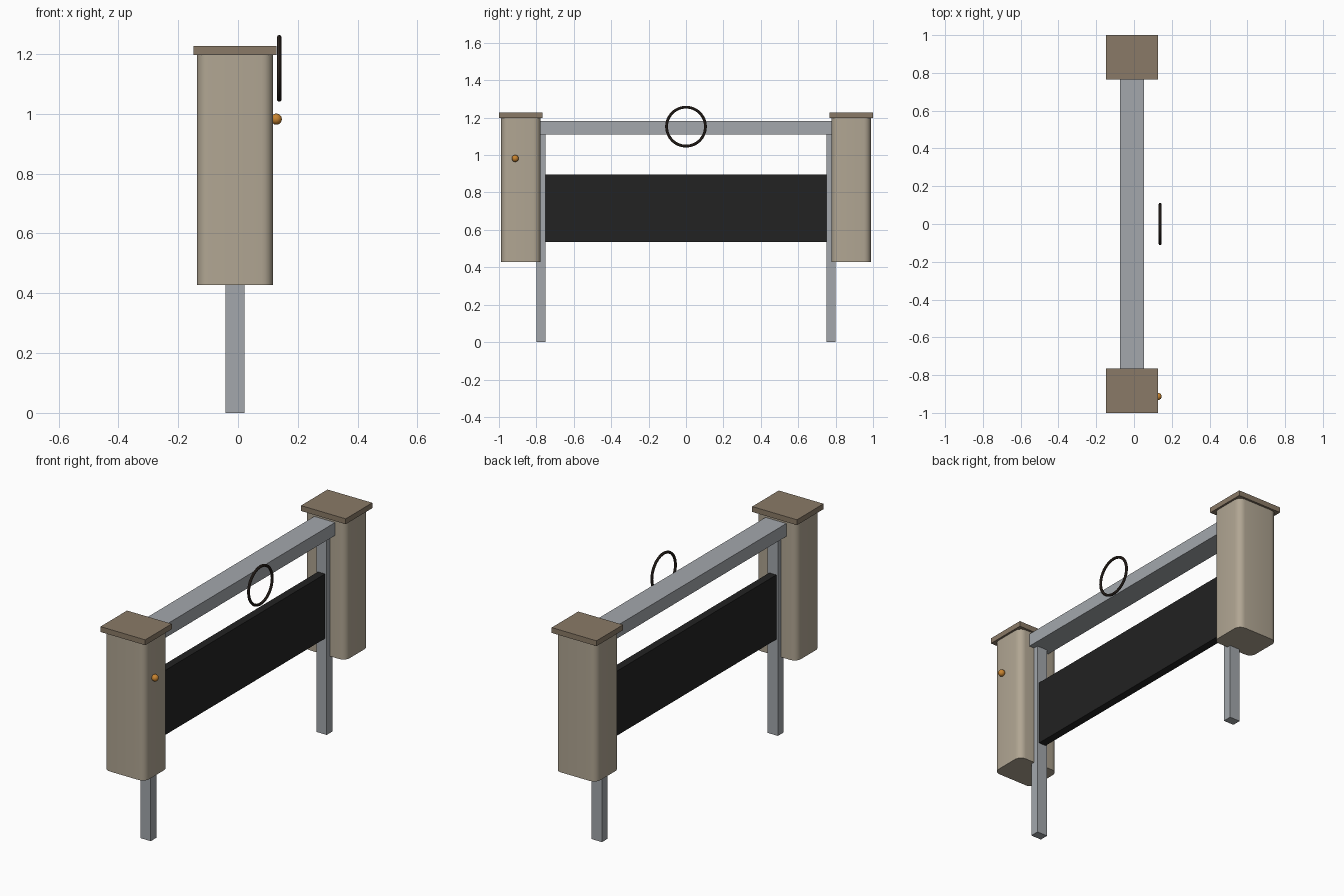
import bpy, bmesh
from math import pi
from mathutils import Matrix

old = bpy.data.objects.get("Cube")
if old:
    bpy.data.objects.remove(old)


def linear(c):
    c /= 255
    return c / 12.92 if c <= 0.04045 else ((c + 0.055) / 1.055) ** 2.4


def material(name, *rgb):
    mat = bpy.data.materials.new(name)
    color = [linear(c) for c in rgb] + [1]
    mat.use_nodes = True
    mat.diffuse_color = color
    mat.node_tree.nodes["Principled BSDF"].inputs["Base Color"].default_value = color
    return mat


beige = material("beige shell", 177, 166, 147)
brown = material("brown cap", 138, 122, 103)
steel = material("grey steel", 163, 167, 172)
black = material("black panel", 34, 34, 34)
amber = material("amber knob", 200, 132, 48)
iron = material("dark iron", 58, 48, 42)

AXIS = -0.01  # frame centre line in x


def box(name, mat, width, y, z, corner=0):
    """Box centred on the frame axis; y and z are ranges, vertical edges optionally rounded."""
    bm = bmesh.new()
    bmesh.ops.create_cube(bm, size=1)
    bmesh.ops.scale(bm, vec=(width, y[1] - y[0], z[1] - z[0]), verts=bm.verts)
    if corner:
        upright = [e for e in bm.edges if abs(e.verts[0].co.z - e.verts[1].co.z) > 0.1]
        bmesh.ops.bevel(bm, geom=upright, offset=corner, segments=5,
                        profile=0.5, affect='EDGES')
    mesh = bpy.data.meshes.new(name)
    bm.to_mesh(mesh)
    bm.free()
    obj = bpy.data.objects.new(name, mesh)
    obj.location = (AXIS, sum(y) / 2, sum(z) / 2)
    bpy.context.collection.objects.link(obj)
    mesh.materials.append(mat)
    if corner:
        smooth(obj)
    return obj


def smooth(obj):
    bpy.ops.object.select_all(action='DESELECT')
    obj.select_set(True)
    bpy.context.view_layer.objects.active = obj
    bpy.ops.object.shade_smooth_by_angle()


# Matching end posts: leg, rounded shell and cap
for side, s in (("front", -1), ("back", 1)):
    def span(inner, outer):
        return sorted((s * inner, s * outer))
    box(side + "_leg", steel, 0.064, span(0.75, 0.80), (0, 1.11))
    box(side + "_shell", beige, 0.254, span(0.778, 0.988), (0.428, 1.197), 0.038)
    box(side + "_cap", brown, 0.276, span(0.766, 1.0), (1.197, 1.227))

# Top rail and hanging panel
box("top_rail", steel, 0.128, (-0.80, 0.80), (1.11, 1.182))
box("panel", black, 0.044, (-0.75, 0.75), (0.535, 0.895))

# Knob on the front post
bpy.ops.mesh.primitive_uv_sphere_add(segments=24, ring_count=14, radius=0.0185,
                                     location=(0.128, -0.913, 0.982))
knob = bpy.context.object
knob.name = "knob"
knob.data.materials.append(amber)
smooth(knob)

# Ring beside the rail
bpy.ops.mesh.primitive_torus_add(major_segments=48, minor_segments=10,
                                 major_radius=0.104, minor_radius=0.0075,
                                 location=(0.138, 0, 1.152), rotation=(0, pi / 2, 0))
ring = bpy.context.object
ring.name = "ring"
ring.data.materials.append(iron)
smooth(ring)
